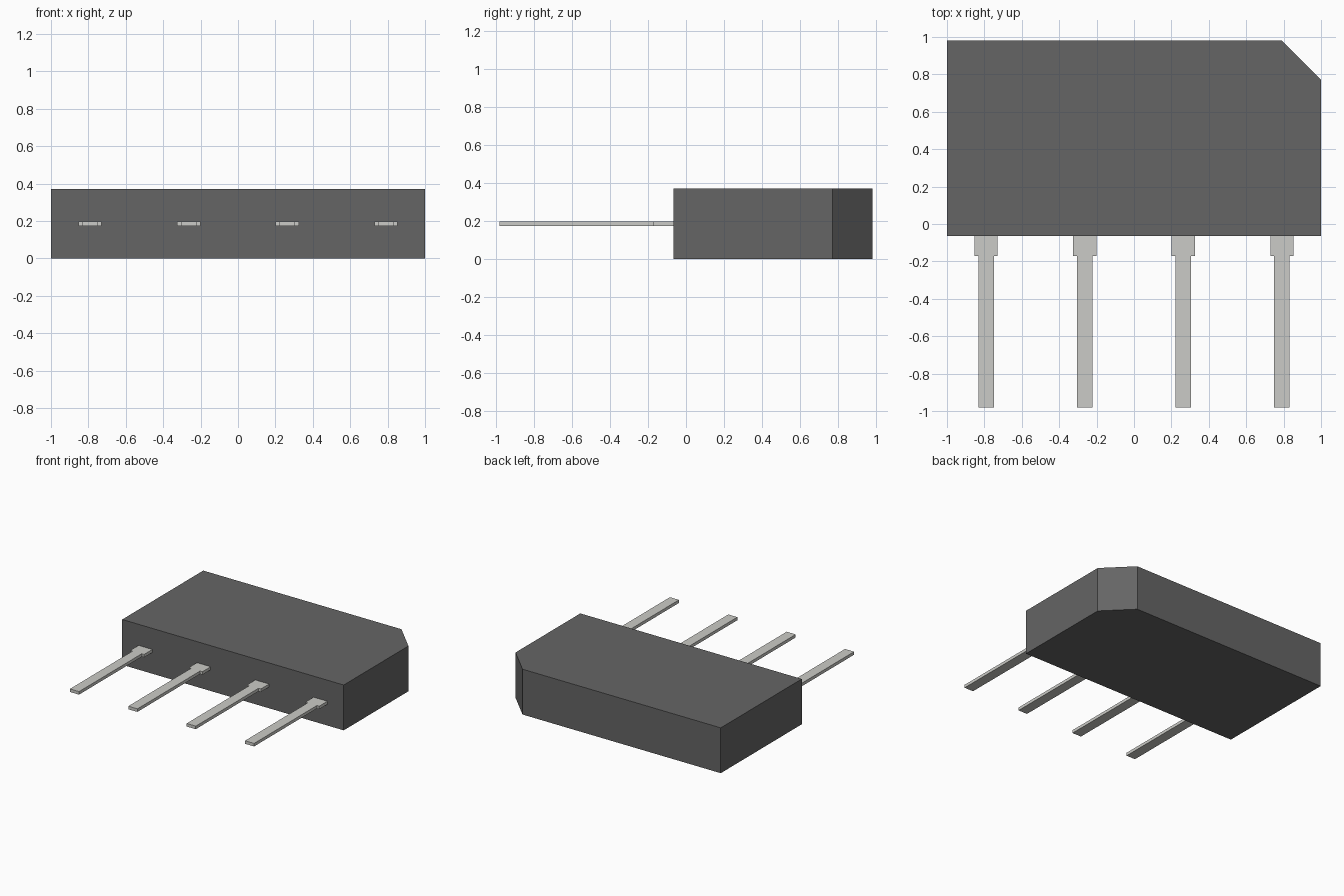
import bpy
import bmesh

if "Cube" in bpy.data.objects:
    bpy.data.objects.remove(bpy.data.objects["Cube"])


def material(name, color):
    mat = bpy.data.materials.new(name)
    mat.diffuse_color = color
    mat.use_nodes = True
    mat.node_tree.nodes["Principled BSDF"].inputs["Base Color"].default_value = mat.diffuse_color
    return mat


def extruded(name, outline, z0, z1, mat, x=0.0):
    """Flat-sided solid from an anticlockwise top-view outline."""
    bm = bmesh.new()
    base = bm.faces.new([bm.verts.new((px, py, z0)) for px, py in outline])
    top = bmesh.ops.extrude_face_region(bm, geom=[base], use_keep_orig=True)
    verts = [v for v in top["geom"] if isinstance(v, bmesh.types.BMVert)]
    bmesh.ops.translate(bm, verts=verts, vec=(0, 0, z1 - z0))
    bmesh.ops.recalc_face_normals(bm, faces=bm.faces)
    mesh = bpy.data.meshes.new(name)
    bm.to_mesh(mesh)
    bm.free()
    mesh.materials.append(mat)
    obj = bpy.data.objects.new(name, mesh)
    obj.location.x = x
    bpy.context.collection.objects.link(obj)
    return obj


plastic = material("dark_plastic", (0.13, 0.13, 0.13, 1))
metal = material("pale_metal", (0.6, 0.6, 0.57, 1))

# Body block with one chamfered back corner
front, back = -0.065, 0.98
extruded("body", [(-1, front), (1, front), (1, 0.77), (0.79, back), (-1, back)],
         0.0, 0.37, plastic)

# Four stepped pins, their roots seated just inside the body
half = [(0.041, -0.98), (0.041, -0.17), (0.062, -0.17), (0.062, front + 0.01)]
pin = half + [(-x, y) for x, y in reversed(half)]
for i in range(4):
    extruded(f"pin_{i + 1}", pin, 0.173, 0.198, metal, x=(i - 1.5) * 0.527)
